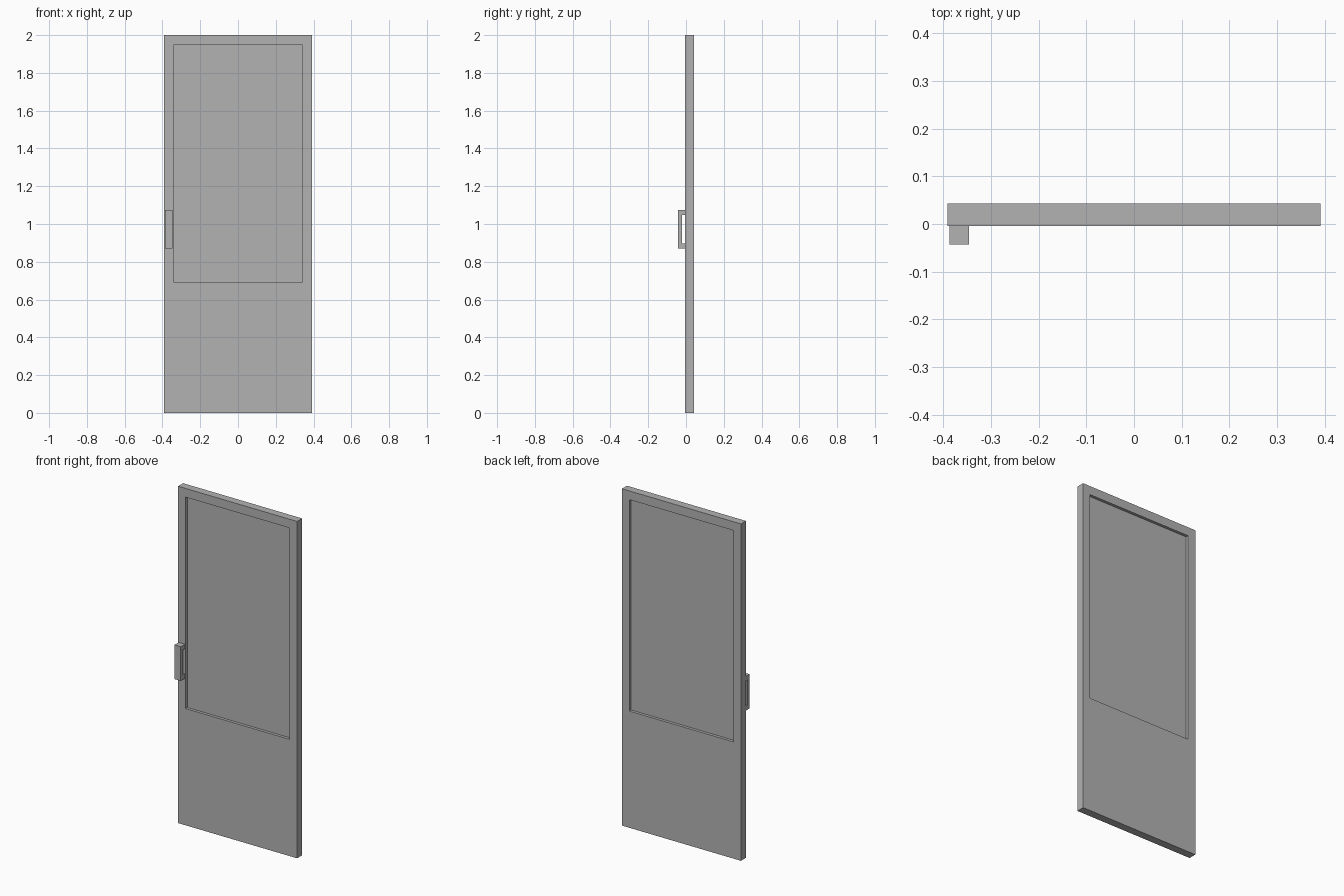
import bpy
import bmesh
from mathutils import Vector

cube = bpy.data.objects.get("Cube")
if cube:
    bpy.data.objects.remove(cube, do_unlink=True)

GREY = 0.45
FRONT, BACK = -0.004, 0.043
WIN_X, WIN_LOW, WIN_HIGH = 0.342, 0.693, 1.948

grey = bpy.data.materials.new("plain grey")
grey.use_nodes = True
grey.diffuse_color = (GREY, GREY, GREY, 1)
grey.node_tree.nodes["Principled BSDF"].inputs["Base Color"].default_value = (GREY, GREY, GREY, 1)


def finish(bm, name):
    bmesh.ops.recalc_face_normals(bm, faces=bm.faces)
    mesh = bpy.data.meshes.new(name)
    bm.to_mesh(mesh)
    bm.free()
    mesh.materials.append(grey)
    obj = bpy.data.objects.new(name, mesh)
    bpy.context.collection.objects.link(obj)
    return obj


def extrude(bm, offset):
    """Thicken the flat faces of bm into a closed solid."""
    out = bmesh.ops.extrude_face_region(bm, geom=bm.faces[:])
    verts = [v for v in out["geom"] if isinstance(v, bmesh.types.BMVert)]
    bmesh.ops.translate(bm, verts=verts, vec=Vector(offset))


def rectangle(bm, half_x, low, high, y):
    corners = ((-half_x, low), (half_x, low), (half_x, high), (-half_x, high))
    return [bm.verts.new((x, y, z)) for x, z in corners]


# Door leaf with a window opening
bm = bmesh.new()
outer = rectangle(bm, 0.391, 0, 2, FRONT)
inner = rectangle(bm, WIN_X, WIN_LOW, WIN_HIGH, FRONT)
for i in range(4):
    j = (i + 1) % 4
    bm.faces.new((outer[i], outer[j], inner[j], inner[i]))
extrude(bm, (0, BACK - FRONT, 0))
finish(bm, "door_leaf")

# Window pane, set back from both sides
bm = bmesh.new()
recess = 0.017
bm.faces.new(rectangle(bm, WIN_X, WIN_LOW, WIN_HIGH, FRONT + recess))
extrude(bm, (0, BACK - FRONT - 2 * recess, 0))
finish(bm, "window_pane")

# Pull handle: a bracket profile extruded sideways
bm = bmesh.new()
low, high, bar = 0.871, 1.074, 0.027
grip_front, grip_back = -0.043, -0.022
profile = [(FRONT, low), (grip_front, low), (grip_front, high), (FRONT, high),
           (FRONT, high - bar), (grip_back, high - bar),
           (grip_back, low + bar), (FRONT, low + bar)]
bm.faces.new([bm.verts.new((-0.387, y, z)) for y, z in profile])
extrude(bm, (0.041, 0, 0))
finish(bm, "pull_handle")
